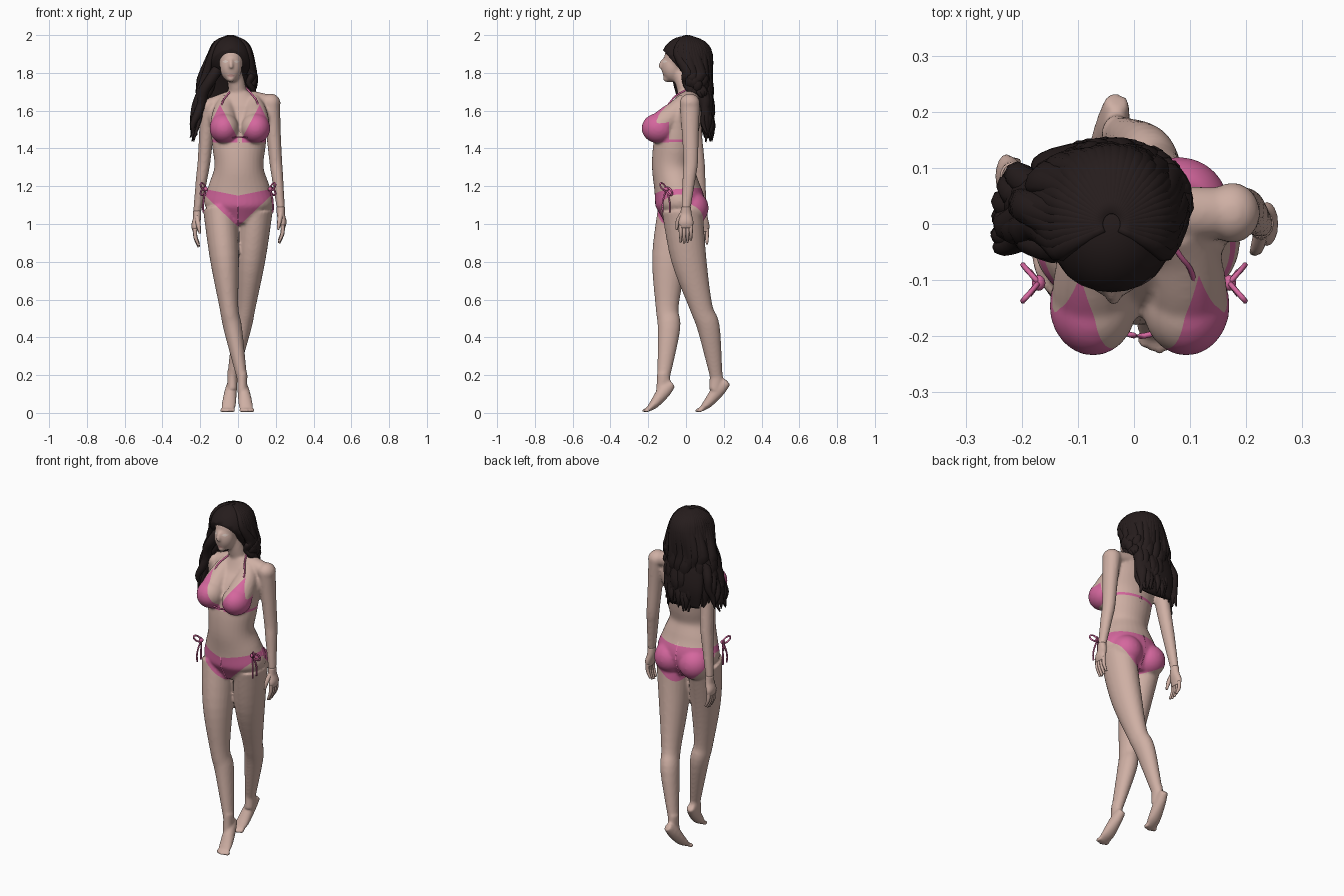
import bpy, bmesh, math, random
from mathutils import Vector, Matrix

random.seed(4)
if "Cube" in bpy.data.objects:
    bpy.data.objects.remove(bpy.data.objects["Cube"])

X, Y, UP = Vector((1, 0, 0)), Vector((0, 1, 0)), Vector((0, 0, 1))


def material(name, *rgb):
    m = bpy.data.materials.new(name)
    m.use_nodes = True
    m.diffuse_color = (*rgb, 1)
    m.node_tree.nodes["Principled BSDF"].inputs["Base Color"].default_value = (*rgb, 1)
    return m


skin = material("skin", .62, .43, .37)
pink = material("pink fabric", .66, .135, .34)
dark_hair = material("dark brown hair", .019, .012, .012)
lips = material("lips", .5, .27, .25)
pale_eyes = material("pale eyes", .68, .56, .51)


def blend_points(a, b, c, d, t):
    """Smooth curve between b and c."""
    return b + (c - a) * t / 2 + (a - b * 2.5 + c * 2 - d / 2) * t ** 2 + ((b - c) * 3 + d - a) * t ** 3 / 2


def tube(bm, points, widths, depths=None, sides=16, steps=5, ref=X):
    """Loft ellipses along a smooth path; depths default to the widths."""
    rows = [(Vector(p), Vector((w, d))) for p, w, d in zip(points, widths, depths or widths)]
    padded = [rows[0], *rows, rows[-1]]
    smooth = []
    for quad in zip(padded, padded[1:], padded[2:], padded[3:]):
        for k in range(steps):
            smooth.append([blend_points(*part, k / steps) for part in zip(*quad)])
    smooth.append(rows[-1])
    rings = []
    for i, (point, size) in enumerate(smooth):
        ahead, behind = smooth[min(i + 1, len(smooth) - 1)][0], smooth[max(i - 1, 0)][0]
        along = (ahead - behind).normalized()
        u = (ref - along * ref.dot(along)).normalized()
        v = along.cross(u)
        angles = [math.tau * j / sides for j in range(sides)]
        rings.append([bm.verts.new(point + u * size.x * math.cos(a) + v * size.y * math.sin(a)) for a in angles])
    for lower, upper in zip(rings, rings[1:]):
        for j in range(sides):
            bm.faces.new((lower[j], lower[j - 1], upper[j - 1], upper[j]))
    bm.faces.new(rings[0])
    bm.faces.new(reversed(rings[-1]))


def cord(bm, points, radius=.005):
    tube(bm, points, [radius] * len(points), sides=6)


def limb(bm, top, joint, end, radii, flat, bow):
    """Two-bone limb whose upper half bows one way and lower half the other."""
    points = [top, top.lerp(joint, .5) - bow, joint, joint.lerp(end, .3) + bow, end]
    tube(bm, points, radii, [r * flat for r in radii], sides=24)


def ball(bm, centre, *radii):
    matrix = Matrix.Translation(centre) @ Matrix.Diagonal((*radii, 1))
    bmesh.ops.create_uvsphere(bm, u_segments=24, v_segments=16, radius=1, matrix=matrix)


def finish(name, bm, *materials):
    bmesh.ops.recalc_face_normals(bm, faces=bm.faces)
    mesh = bpy.data.meshes.new(name)
    bm.to_mesh(mesh)
    bm.free()
    for m in materials:
        mesh.materials.append(m)
    mesh.shade_smooth()
    ob = bpy.data.objects.new(name, mesh)
    bpy.context.scene.collection.objects.link(ob)
    return ob


def past(normal, x=0, y=0, z=0):
    """Half-space on the normal's side of a point."""
    return normal, normal.dot(Vector((x, y, z)))


def diamond(centre, slope, half):
    normals = [X * a * slope + UP * b for a in (-1, 1) for b in (-1, 1)]
    return [(n, n.dot(centre) - half) for n in normals]


def paint(bm, index, *planes):
    """Cut along the half-spaces and colour the faces inside all of them."""
    def inside(faces, slack):
        return [f for f in faces if all(n.dot(f.calc_center_median()) > d - slack for n, d in planes)]
    near = inside(bm.faces, .02)
    geom = near + list({e for f in near for e in f.edges}) + list({v for f in near for v in f.verts})
    for n, d in planes:
        cut = bmesh.ops.bisect_plane(bm, geom=geom, plane_co=n * d / n.length_squared, plane_no=n)
        geom = cut["geom"]
    for f in inside([g for g in geom if isinstance(g, bmesh.types.BMFace)], 0):
        f.material_index = index


# Torso: evenly spaced rings from crotch to neck
bm = bmesh.new()
centres = [(.005, y, 1 + k / 10) for k, y in enumerate((-.03, -.03, -.05, -.07, -.06, -.04, 0, .01))]
tube(bm, centres, (.1, .182, .162, .13, .14, .15, .16, .06), (.08, .13, .12, .11, .115, .11, .085, .05), sides=32)
ball(bm, -Y * .03 + UP * 1.045, .07, .09, .06)
for s in (-1, 1):
    ball(bm, (.01 + s * .083, -.145, 1.507), .078, .09, .08)
    slope = (.065, 0, 1.655), (.08, -.045, 1.6), (.084, -.1, 1.55), (.084, -.14, 1.51)
    tube(bm, [(.01 + s * x, y, z) for x, y, z in slope], (.045, .06, .07, .074))
    ball(bm, (s * .08, .03, 1.085), .09, .09, .09)

# Head, chin, nose and neck
face = Vector((-.037, -.07, 1.83))
ball(bm, face + Y * .04 + UP * .05, .073, .085, .085)
ball(bm, face, .058, .06, .08)
ball(bm, face - Y * .03 - UP * .06, .022, .022, .02)
cord(bm, [face - Y * .05 + UP * .04, face - Y * .063 + UP * .015, face - Y * .066 - UP * .005], .012)
tube(bm, [(0, .01, 1.68), (-.012, -.015, 1.76), face + Y * .03], [.05, .045, .045])

# Arms joined by a collar
shoulders = {1: Vector((.175, .02, 1.64)), -1: Vector((-.155, .02, 1.62))}
elbows = {1: Vector((.2, .025, 1.33)), -1: Vector((-.18, .06, 1.33))}
wrists = {1: Vector((.227, 0, 1.08)), -1: Vector((-.217, .085, 1.06))}
for s in shoulders:
    ball(bm, shoulders[s], .05, .054, .05)
    limb(bm, shoulders[s], elbows[s], wrists[s], (.047, .039, .034, .031, .021), 1.15, Vector())
tube(bm, [shoulders[1], (0, .02, 1.67), shoulders[-1]], (.045, .05, .045), (.042, .042, .042), ref=Y)

# Crossed legs, the right one forward, with feet on tiptoe
hips = {1: Vector((.096, -.02, 1.08)), -1: Vector((-.096, -.04, 1.08))}
knees = {1: Vector((.043, .08, .56)), -1: Vector((-.048, -.1, .56))}
ankles = {1: Vector((-.03, .16, .19)), -1: Vector((.022, -.12, .18))}
for s, ankle in ankles.items():
    limb(bm, hips[s], knees[s], ankle, (.089, .077, .05, .049, .027), 1.22, Y * .016)
    heel = ankle + Y * (.054 + s * .006) - UP * .025
    toe = Vector((ankle.x - s * .025, ankle.y - .087, .013))
    tube(bm, [ankle + UP * .03, ankle - UP * .02, ankle - UP * .07 - Y * .01], (.028, .027, .026), (.034, .036, .03))
    path = [heel, heel.lerp(toe, .3) + UP * .005, heel.lerp(toe, .7) - UP * .006, toe]
    tube(bm, path, (.022, .031, .038, .034), (.022, .036, .026, .01))
    for k in range(-2, 3):
        ball(bm, toe + X * k * .016 - Y * .005 * (2 - abs(k)), .009, .018, .011)

# Blend the parts into one skin
body = finish("body", bm, skin, pink, lips, pale_eyes)
blend = body.modifiers.new("blend", "REMESH")
blend.mode, blend.voxel_size = "VOXEL", .007
soften = body.modifiers.new("soften", "SMOOTH")
soften.iterations = 8
bpy.context.view_layer.update()
blended = bpy.data.meshes.new_from_object(body.evaluated_get(bpy.context.evaluated_depsgraph_get()))
body.modifiers.clear()
bm = bmesh.new()
bm.from_mesh(blended)
bpy.data.meshes.remove(blended)

# Swimsuit, eyes and lips as cut faces
for s in (-1, 1):
    side = X * s
    hip = past(side), past(-side - Y * .3, x=s * .186)
    paint(bm, 1, *hip, past(-Y, y=-.02), past(side * .2 - UP, z=1.15), past(UP - side * .95, z=.985))
    paint(bm, 1, *hip, past(Y, y=-.02), past(-UP, z=1.19), past(UP - side * .85 + Y * .5, y=-.02, z=.985))
    paint(bm, 1, past(side, x=.01 + s * .012), past(-Y, y=-.09), past(UP, z=1.432),
          past(side * 1.9 - UP, x=.01 + s * .02, z=1.47), past(-side * 2 - UP, x=.01 + s * .117, z=1.61))
    paint(bm, 1, past(side), past(Y, y=-.12), past(UP, z=1.433), past(-UP, z=1.447),
          past(-side - Y * .5, x=s * .142))
    paint(bm, 3, past(-Y, y=-.09), *diamond(face + side * .03 + UP * .03, .5, .008))
paint(bm, 2, past(-Y, y=-.09), *diamond(face - UP * .045, .4, .009))
bm.to_mesh(body.data)
bm.free()
body.data.shade_smooth()

# Hands with curled fingers
for name, s in (("left_hand", 1), ("right_hand", -1)):
    wrist, inward = wrists[s], -X * s
    bm = bmesh.new()
    palm = [wrist + UP * .01, wrist - UP * .03, wrist - UP * .07 - inward * .01, wrist - UP * .1 - inward * .01]
    tube(bm, palm, (.022, .021, .02, .012), (.025, .031, .039, .035))
    for k in range(4):
        root = palm[-1] + Y * (.018 * k - .028) + UP * .015
        reach = .085 + .012 * math.sin(k + .5)
        tip = root - UP * reach + inward * .02
        tube(bm, [root, root.lerp(tip, .5) - inward * .008, tip], (.011, .01, .006), sides=8)
    thumb = wrist - Y * .015 - UP * .02
    tip = thumb - Y * .035 - UP * .09 + inward * .015
    tube(bm, [thumb, thumb.lerp(tip, .5) - Y * .01, tip], (.014, .012, .006), sides=8)
    finish(name, bm, skin)

# Neck straps and the tie between the cups
bm = bmesh.new()
for s in (-1, 1):
    path = (.1, -.118, 1.6), (.09, -.08, 1.65), (.065, -.045, 1.685), (.02, .05, 1.735)
    cord(bm, [(.01 + s * x, y, z) for x, y, z in path])
cord(bm, [(.01 + x, -.2 + abs(x) / 4, 1.46) for x in (-.04, 0, .04)])
finish("top_straps", bm, pink)

# Hip bows: two drooping loops and two hanging ends each
for name, s in (("left_bow", 1), ("right_bow", -1)):
    bm = bmesh.new()
    knot, out = Vector((s * .17, -.105, 1.185)), X * s
    ball(bm, knot, .012, .014, .012)
    for d in (-1, 1):
        loop = [math.tau * k / 8 for k in range(9)]
        droop = Y * d * .016 + out * .014 - UP * .012 * d
        cord(bm, [knot + droop * (1 - math.cos(a)) + UP * .016 * math.sin(a) for a in loop])
        drop = [k / 3 for k in range(4)]
        cord(bm, [knot + (out * .015 + Y * d * .02) * math.sin(t * 2) - UP * .125 * t for t in drop])
    finish(name, bm, pink)

# Hair: cap cut open at the face over a tapering inner mass
bm = bmesh.new()
crown, spread = Vector((-.04, 0, 1.873)), Vector((.112, .132, .123))
ball(bm, crown, *spread)
cut = bmesh.ops.bisect_plane(bm, geom=bm.verts[:] + bm.edges[:] + bm.faces[:], plane_co=(0, -.13, 1.93),
                             plane_no=Y * 1.15 + UP, clear_inner=True)
bmesh.ops.holes_fill(bm, edges=[e for e in cut["geom_cut"] if isinstance(e, bmesh.types.BMEdge)])
mass = [crown.lerp(Vector((-.065, .11, 1.46)), k / 4) + Y * .035 * math.sin(k * math.pi / 4) for k in range(5)]
tube(bm, mass, (.1, .115, .125, .125, .1), (.07, .06, .05, .04, .015), sides=24)

# Wavy locks falling from the crown
count = 34
for k in range(count):
    turn = math.radians(224 * k / (count - 1) - 112)
    out = X * math.sin(turn) + Y * math.cos(turn)
    side = out.cross(UP)
    path, widths = [], []
    for tilt in map(math.radians, (8, 45, 78)):
        path.append(crown + (out * math.sin(tilt) + UP * math.cos(tilt)) * spread)
        widths.append(.006 + .014 * math.sin(tilt))
    swept, phase = max(0, -out.x - .55) / .45, random.uniform(0, 6)
    end = 1.67 if out.x > .8 else random.uniform(1.43, 1.5)
    for j in range(1, 7):
        d = j / 6
        p = Vector((.13 * out.x - .05 - .07 * swept * d, .03 + .085 * out.y + (.025 - .06 * swept) * d,
                    1.83 + (end - 1.83) * d))
        path.append(p + (side * math.sin(j * 1.5 + phase) + out * math.cos(j * 1.9 + phase)) * .009)
        widths.append(.025 * (1 - d ** 4) + .004)
    tube(bm, path, widths, [w * .65 for w in widths], sides=8, steps=3, ref=side)

# Thick locks swept over the right shoulder
for k in range(7):
    phase = random.uniform(0, 6)
    path, widths = [], []
    for j in range(7):
        d = j / 6
        wave = X * math.sin(j * 1.7 + phase) + Y * math.cos(j * 1.6 + phase)
        path.append(Vector((-.12 - .112 * math.sin(d ** 1.2 * 1.8), .018 * k - .03, 1.82 - .35 * d)) + wave * .011)
        widths.append(.025 * (1 - d ** 3) + .004)
    tube(bm, path, widths, sides=8, steps=3)
finish("hair", bm, dark_hair)
